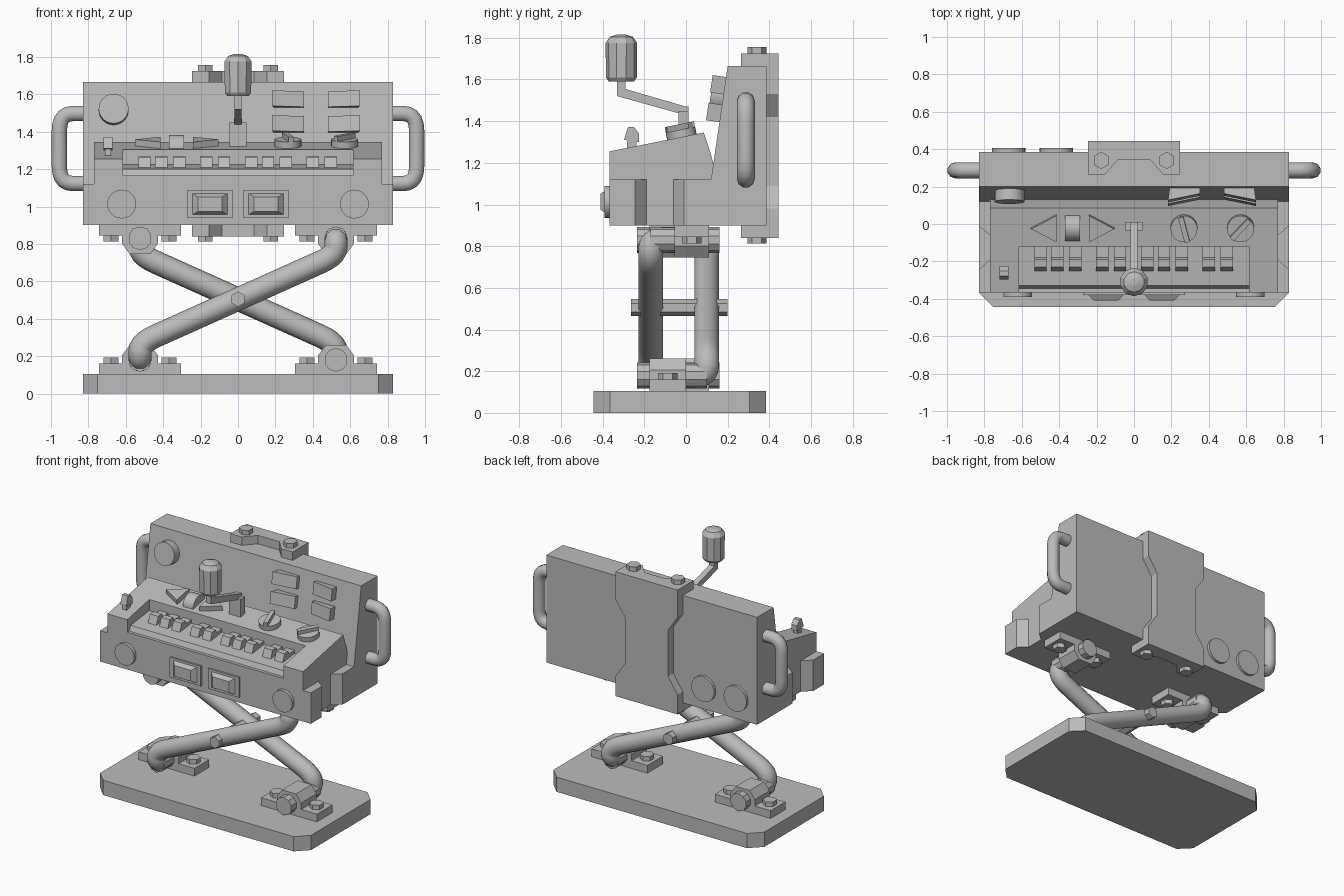
import bpy, bmesh, math
from mathutils import Vector, Matrix

if "Cube" in bpy.data.objects:
    bpy.data.objects.remove(bpy.data.objects["Cube"])

grey = bpy.data.materials.new("plain_grey")
grey.use_nodes = True
COLOUR = (0.5, 0.5, 0.5, 1)
grey.diffuse_color = COLOUR
grey.node_tree.nodes["Principled BSDF"].inputs["Base Color"].default_value = COLOUR


def finish(name, bm, matrix=None):
    bmesh.ops.recalc_face_normals(bm, faces=bm.faces)
    me = bpy.data.meshes.new(name)
    bm.to_mesh(me)
    bm.free()
    me.materials.append(grey)
    ob = bpy.data.objects.new(name, me)
    bpy.context.collection.objects.link(ob)
    if matrix:
        ob.matrix_world = matrix
    return ob


def prism(name, axis, pts, a, b, matrix=None):
    """Extrude a 2D outline along an axis from a to b."""
    place = {"x": lambda p, t: (t, p[0], p[1]),
             "y": lambda p, t: (p[0], t, p[1]),
             "z": lambda p, t: (p[0], p[1], t)}[axis]
    bm = bmesh.new()
    low = [bm.verts.new(place(p, a)) for p in pts]
    high = [bm.verts.new(place(p, b)) for p in pts]
    bm.faces.new(low)
    bm.faces.new(high)
    for i in range(len(pts)):
        j = (i + 1) % len(pts)
        bm.faces.new((low[i], low[j], high[j], high[i]))
    return finish(name, bm, matrix)


def rect(x0, x1, y0, y1):
    return [(x0, y0), (x1, y0), (x1, y1), (x0, y1)]


def box(name, x, y, z, matrix=None):
    return prism(name, "z", rect(*x, *y), *z, matrix)


def smooth(ob, angle=40):
    bpy.ops.object.select_all(action="DESELECT")
    ob.select_set(True)
    bpy.context.view_layer.objects.active = ob
    bpy.ops.object.shade_smooth_by_angle(angle=math.radians(angle))


def cyl(name, start, end, r, sides=24, r2=None):
    start, end = Vector(start), Vector(end)
    d = end - start
    bm = bmesh.new()
    bmesh.ops.create_cone(bm, cap_ends=True, segments=sides, radius1=r,
                          radius2=r if r2 is None else r2, depth=d.length)
    m = Matrix.Translation((start + end) / 2) @ d.to_track_quat("Z", "Y").to_matrix().to_4x4()
    ob = finish(name, bm, m)
    if sides > 12:
        smooth(ob)
    return ob


def tube(name, pts, r, bend):
    """Round bar through the points with rounded corners."""
    pts = [Vector(p) for p in pts]
    path = [pts[0]]
    for p, q, s in zip(pts, pts[1:], pts[2:]):
        a = q + (p - q).normalized() * min(bend, (p - q).length * 0.49)
        b = q + (s - q).normalized() * min(bend, (s - q).length * 0.49)
        for i in range(6):
            t = i / 5
            path.append(a * (1 - t) ** 2 + q * 2 * t * (1 - t) + b * t * t)
    path.append(pts[-1])
    cu = bpy.data.curves.new(name, "CURVE")
    cu.dimensions = "3D"
    cu.bevel_depth, cu.bevel_resolution, cu.use_fill_caps = r, 3, True
    sp = cu.splines.new("POLY")
    sp.points.add(len(path) - 1)
    for point, co in zip(sp.points, path):
        point.co = (*co, 1)
    cu.materials.append(grey)
    ob = bpy.data.objects.new(name, cu)
    bpy.context.collection.objects.link(ob)
    bpy.ops.object.select_all(action="DESELECT")
    ob.select_set(True)
    bpy.context.view_layer.objects.active = ob
    bpy.ops.object.convert(target="MESH")
    smooth(bpy.context.view_layer.objects.active, 50)


# Base plate with cut corners
c = 0.08
X, Y0, Y1 = 0.83, -0.445, 0.385
prism("base_plate", "z", [(-X + c, Y0), (X - c, Y0), (X, Y0 + c), (X, Y1 - c),
                          (X - c, Y1), (-X + c, Y1), (-X, Y1 - c), (-X, Y0 + c)], 0, 0.105)

# Crossed legs, each with a pivot bracket and bolts at both ends
PX, LOW, HIGH = 0.524, 0.18, 0.83
for leg, s, y, inner in (("front_leg", 1, -0.17, 0.16), ("back_leg", -1, 0.10, -0.235)):
    tip = y + 0.12 * s
    tube(leg, [(-s * PX, tip, LOW), (-s * PX, y, LOW), (-s * PX, y, 0.27),
               (s * PX, y, 0.74), (s * PX, y, HIGH), (s * PX, tip, HIGH)], 0.062, 0.09)
    y0, y1 = (-0.055, 0.11) if s > 0 else (-0.175, 0.0)
    for px, pz, root, up in ((-s * PX, LOW, 0.105, 1), (s * PX, HIGH, 0.9, -1)):
        outline = [(0.22, 0), (0.22, 0.055), (0.095, 0.055), (0.095, 0.1), (0.055, 0.155)]
        outline += [(-u, v) for u, v in reversed(outline)]
        prism(leg + "_bracket", "y", [(px + u, root + up * v) for u, v in outline], y0, y1)
        cyl(leg + "_pivot_pin", (px, y, pz), (px, inner, pz), 0.063, 10)
        for dx in (-0.155, 0.155):
            mid = (y0 + y1) / 2
            cyl("bracket_bolt", (px + dx, mid, root + up * 0.05),
                (px + dx, mid, root + up * 0.087), 0.046, 6)
cyl("centre_bolt", (0, -0.265, 0.505), (0, 0.2, 0.505), 0.041, 6)

# Rear cabinet with leaning front
prism("cabinet", "x", [(0.12, 0.9), (0.386, 0.9), (0.386, 1.665), (0.2, 1.665), (0.12, 1.12)], -X, X)

# Control desk with an open key tray cut into its front
desk = prism("control_desk", "x", [(-0.367, 0.9), (0.15, 0.9), (0.15, 1.12), (0.12, 1.24),
                                   (0.085, 1.345), (-0.367, 1.255)], -0.77, 0.77)
cutter = prism("tray_cutter", "x", [(-0.5, 1.165), (-0.345, 1.165), (-0.33, 1.2), (-0.12, 1.225),
                                    (-0.12, 1.5), (-0.5, 1.5)], -0.615, 0.615)
cutter.hide_render = True
cut = desk.modifiers.new("tray", "BOOLEAN")
cut.operation, cut.object, cut.solver = "DIFFERENCE", cutter, "EXACT"
bpy.context.view_layer.objects.active = desk
bpy.ops.object.modifier_apply(modifier="tray")
bpy.data.objects.remove(cutter)

# Side bumpers and handles
for s in (-1, 1):
    a, b = s * 0.76, s * X
    prism("front_bumper", "z", [(a, -0.367), (b, -0.367), (b, -0.245), (s * 0.77, -0.19), (a, -0.19)], 0.9, 1.12)
    prism("rear_bumper", "z", [(a, -0.06), (s * 0.77, -0.06), (b, -0.01), (b, 0.13), (a, 0.13)], 0.9, 1.12)
    tube("side_handle", [(s * 0.81, 0.287, 1.497), (s * 0.955, 0.287, 1.497),
                         (s * 0.955, 0.287, 1.123), (s * 0.81, 0.287, 1.123)], 0.043, 0.09)

# Back strap: waisted plate with notched clamps above and below
half = [(0.245, 0.84), (0.245, 0.98), (0.17, 1.09), (0.17, 1.42), (0.245, 1.53), (0.245, 1.725)]
prism("back_strap", "y", half + [(-x, z) for x, z in reversed(half)], 0.38, 0.445)
clamp = [(0.245, 0.4), (0.245, 0.265), (0.155, 0.265), (0.085, 0.345)]
clamp += [(-x, y) for x, y in reversed(clamp)]
for z0, z1, tip in ((1.66, 1.725, 1.757), (0.905, 0.84, 0.812)):
    prism("strap_clamp", "z", clamp, z0, z1)
    for x in (-0.175, 0.175):
        cyl("strap_bolt", (x, 0.34, z1), (x, 0.34, tip), 0.046, 6)
for x in (-0.67, -0.415):
    cyl("back_disc", (x, 0.38, 1.05), (x, 0.405, 1.05), 0.09)

# Front lamps and framed displays
for s in (-1, 1):
    cyl("front_lamp", (s * 0.622, -0.36, 1.013), (s * 0.622, -0.39, 1.013), 0.077)
    x = s * 0.15
    box("display_frame", (x - 0.122, x + 0.122), (-0.38, -0.36), (0.942, 1.085))
    bm = bmesh.new()
    bmesh.ops.create_cube(bm, size=1)
    for v in bm.verts:
        k = 1 if v.co.y > 0 else 0.68
        v.co = (x + v.co.x * 0.19 * k, -0.378 if v.co.y > 0 else -0.41, 1.013 + v.co.z * 0.115 * k)
    finish("display_glass", bm)


def cabinet_frame(x, z):
    return Matrix.Translation((x, 0.12 + (z - 1.12) * 0.147, z)) @ Matrix.Rotation(-0.146, 4, "X")


def desk_frame(x, y):
    return Matrix.Translation((x, y, 1.255 + (y + 0.367) * 0.2)) @ Matrix.Rotation(0.197, 4, "X")


# Cabinet dial and rocker switches
m = cabinet_frame(-0.665, 1.515)
cyl("cabinet_dial", m @ Vector((0, 0.02, 0)), m @ Vector((0, -0.06, 0)), 0.08)
for x, s in ((0.267, 1), (0.567, -1)):
    for z in (1.57, 1.437):
        flap = [(s * 0.085, 0.01), (s * 0.085, -0.03), (s * -0.085, -0.065), (s * -0.075, 0.01)]
        prism("rocker_switch", "z", flap, -0.042, 0.042, cabinet_frame(x, z))

# Tray keys in groups
for x in (-0.5, -0.41, -0.315, -0.17, -0.075, 0.07, 0.16, 0.255, 0.4, 0.495):
    prism("tray_key", "x", [(-0.255, 1.2), (-0.1, 1.22), (-0.1, 1.25), (-0.18, 1.245),
                            (-0.19, 1.268), (-0.23, 1.265)], x - 0.033, x + 0.033)

# Desk controls: arrows, roller, slotted knobs, toggle
for x, s in ((-0.48, -1), (-0.175, 1)):
    prism("arrow_button", "z", [(s * 0.07, 0), (s * -0.065, 0.072), (s * -0.065, -0.072)],
          -0.02, 0.035, desk_frame(x, -0.02))
cyl("roller", (-0.33, -0.02, 1.31), (-0.33, -0.02, 1.31) and (-0.33 - 0.001, -0.02, 1.31), 0.02, 8)
cyl("roller_wheel", (-0.37, -0.02, 1.31), (-0.29, -0.02, 1.31), 0.072)
for x, turn in ((0.267, 0.25), (0.57, -0.75)):
    m = desk_frame(x, -0.02)
    cyl("knob", m @ Vector((0, 0, -0.02)), m @ Vector((0, 0, 0.035)), 0.072)
    box("knob_grip", (-0.014, 0.014), (-0.07, 0.07), (0.03, 0.062), m @ Matrix.Rotation(turn, 4, "Z"))
prism("toggle_stem", "x", [(-0.285, 1.25), (-0.235, 1.25), (-0.24, 1.33), (-0.28, 1.33)], -0.711, -0.679)
prism("toggle_cap", "x", [(-0.298, 1.31), (-0.225, 1.3), (-0.225, 1.34), (-0.25, 1.372), (-0.278, 1.372)],
      -0.718, -0.672)

# Crank lever with grip
for s in (-1, 1):
    box("lever_cheek", (s * 0.022, s * 0.045), (-0.035, 0.012), (1.31, 1.45))
box("lever_hinge", (-0.022, 0.022), (-0.035, 0.012), (1.31, 1.47))
prism("lever_arm", "x", [(0.012, 1.425), (0.005, 1.468), (-0.31, 1.56), (-0.33, 1.52)], -0.02, 0.02)
box("lever_stem", (-0.02, 0.02), (-0.33, -0.29), (1.52, 1.61))
for z0, z1, r0, r1 in ((1.59, 1.61, 0.06, 0.074), (1.61, 1.775, 0.074, 0.076),
                       (1.775, 1.805, 0.076, 0.055), (1.805, 1.816, 0.055, 0.02)):
    cyl("lever_grip", (0, -0.31, z0), (0, -0.31, z1), r0, 10, r1)
